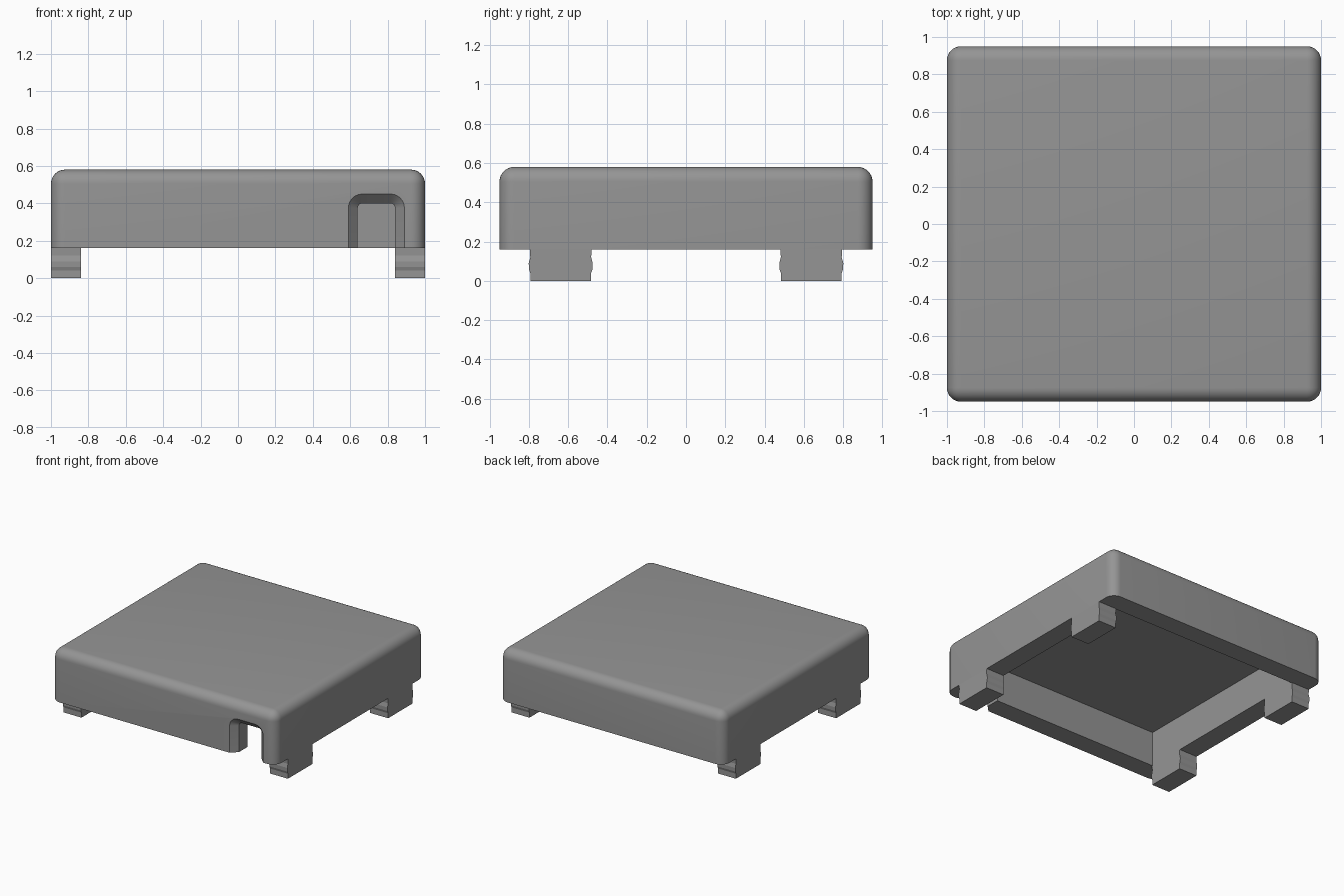
import bpy, bmesh, math

if "Cube" in bpy.data.objects:
    bpy.data.objects.remove(bpy.data.objects["Cube"])

grey = bpy.data.materials.new("mid grey")
grey.diffuse_color = (0.3, 0.3, 0.3, 1)
grey.use_nodes = True
grey.node_tree.nodes["Principled BSDF"].inputs["Base Color"].default_value = grey.diffuse_color


def finish(name, bm):
    bmesh.ops.recalc_face_normals(bm, faces=bm.faces)
    me = bpy.data.meshes.new(name)
    bm.to_mesh(me)
    bm.free()
    ob = bpy.data.objects.new(name, me)
    bpy.context.collection.objects.link(ob)
    me.materials.append(grey)
    return ob


def box_mesh(x, y, z0, z1):
    bm = bmesh.new()
    bmesh.ops.create_cube(bm, size=1)
    for v in bm.verts:
        v.co = (v.co.x * 2 * x, v.co.y * 2 * y, z0 if v.co.z < 0 else z1)
    return bm


def cut(target, cutter):
    mod = target.modifiers.new("cut", 'BOOLEAN')
    mod.operation = 'DIFFERENCE'
    mod.solver = 'EXACT'
    mod.object = cutter
    bpy.context.view_layer.objects.active = target
    target.select_set(True)
    bpy.ops.object.modifier_apply(modifier=mod.name)
    bpy.data.objects.remove(cutter)


# Case: rounded on the top and the four upright edges, flat underneath
bm = box_mesh(1, 0.95, 0.16, 0.58)
edges = [e for e in bm.edges if max(v.co.z for v in e.verts) > 0.5]
bmesh.ops.bevel(bm, geom=edges, offset=0.075, segments=8, profile=0.5, affect='EDGES')
case = finish("case", bm)

# Hollow underside
cut(case, finish("cavity_cutter", box_mesh(0.84, 0.79, 0.0, 0.44)))


# Cable opening in the front wall, flaring outwards with a rounded lip
def arch(grow):
    r = 0.025 + grow
    left, right, top = 0.64 - grow, 0.84 + grow, 0.40 + grow
    pts = [(right, 0.0)]
    for cx, start in ((right - r, 0), (left + r, 90)):
        for i in range(7):
            a = math.radians(start + 15 * i)
            pts.append((cx + r * math.cos(a), top - r + r * math.sin(a)))
    return pts + [(left, 0.0)]


LIP = 0.05
sections = [(-1.0, LIP)]
for i in range(9):
    a = math.radians(i * 90 / 8)
    sections.append((-0.95 + LIP * math.sin(a), LIP * (1 - math.cos(math.pi / 2 - a))))
sections.append((-0.72, 0.0))
bm = bmesh.new()
rings = [[bm.verts.new((x, y, z)) for x, z in arch(g)] for y, g in sections]
n = len(rings[0])
for a, b in zip(rings, rings[1:]):
    for i in range(n):
        j = (i + 1) % n
        bm.faces.new((a[i], a[j], b[j], b[i]))
bm.faces.new(rings[0])
bm.faces.new(rings[-1])
cut(case, finish("opening_cutter", bm))
bpy.ops.object.shade_smooth_by_angle(angle=math.radians(30))
case.select_set(False)

# Clip feet: slightly bulging profile (half length, height), open where they meet the case
PROFILE = [(0.155, 0.0), (0.155, 0.04), (0.162, 0.06), (0.163, 0.09), (0.155, 0.12), (0.157, 0.16)]
for sx, side in ((-1, "left"), (1, "right")):
    for sy, end in ((-1, "front"), (1, "back")):
        bm = bmesh.new()
        loop = PROFILE + [(-y, z) for y, z in reversed(PROFILE)]
        a, b = ([bm.verts.new((sx * x, sy * 0.638 + y, z)) for y, z in loop] for x in (0.84, 1.0))
        bm.faces.new(a)
        bm.faces.new(b)
        top = len(PROFILE) - 1
        for i in range(len(loop)):
            if i != top:
                j = (i + 1) % len(loop)
                bm.faces.new((a[i], a[j], b[j], b[i]))
        finish(f"{end}_{side}_foot", bm)
